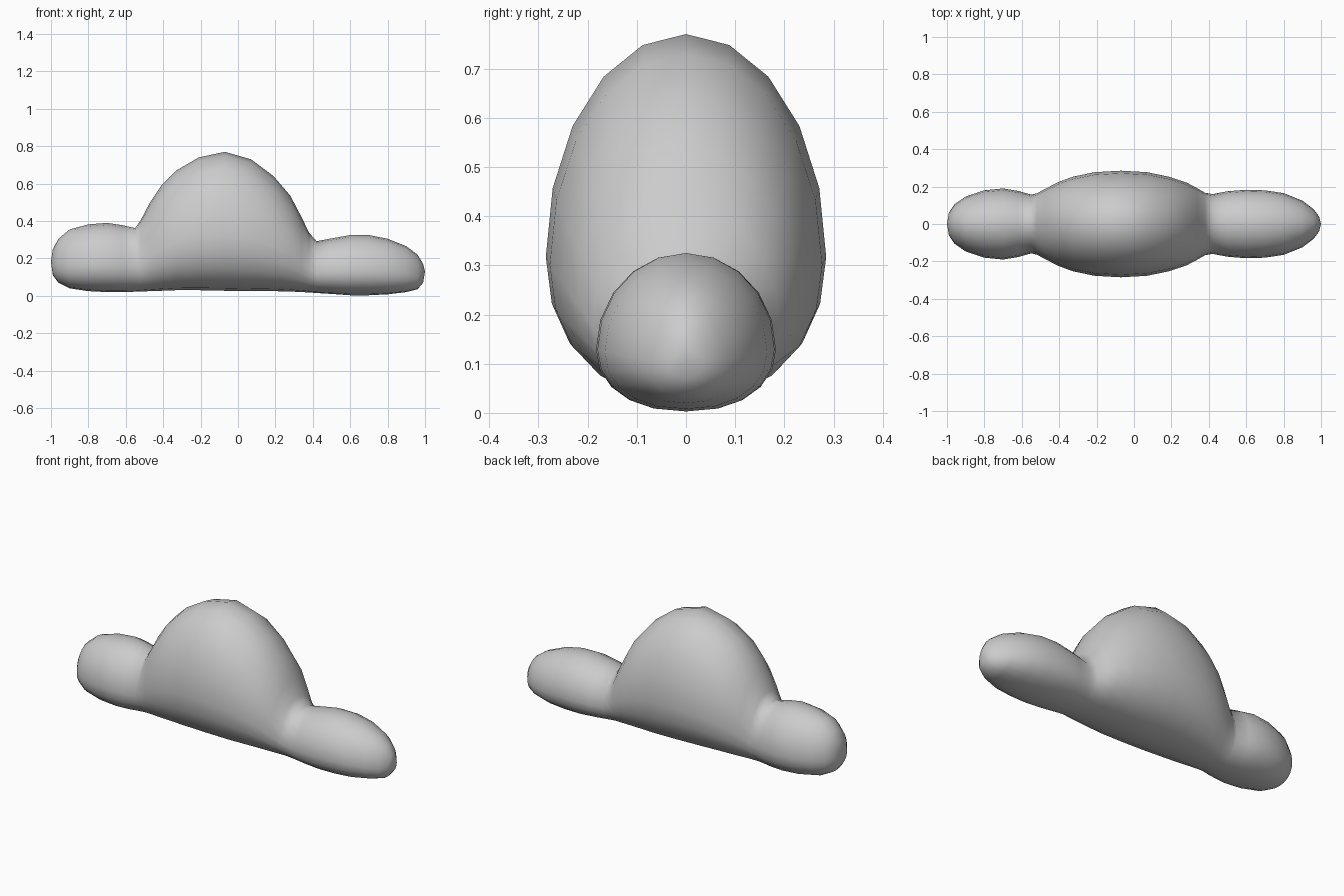
import bpy, bmesh
from math import sin, cos, pi

if "Cube" in bpy.data.objects:
    bpy.data.objects.remove(bpy.data.objects["Cube"])

SIDES = 20

# Cross-sections along x: position, top z, bottom z, half width
sections = [
    (-.99, .25, .11, .06), (-.96, .305, .07, .105), (-.90, .355, .04, .147),
    (-.80, .382, .025, .18), (-.70, .39, .02, .19), (-.62, .378, .02, .177),
    (-.55, .362, .022, .157), (-.52, .405, .023, .164), (-.47, .50, .025, .19),
    (-.41, .59, .027, .222), (-.33, .67, .03, .252), (-.21, .74, .03, .277),
    (-.07, .77, .027, .285), (.07, .73, .025, .277), (.19, .64, .025, .252),
    (.28, .535, .023, .222), (.34, .42, .02, .19), (.38, .338, .018, .167),
    (.42, .292, .015, .16), (.50, .307, .01, .175), (.60, .325, .003, .183),
    (.70, .325, .003, .18), (.80, .305, .008, .165), (.90, .265, .02, .125),
    (.96, .22, .035, .08), (.99, .17, .07, .04),
]


def power(v, e):
    return abs(v) ** e * (1 if v >= 0 else -1)


def ring(bm, x, top, bottom, width):
    """Egg-shaped section, widest below the middle and fuller underneath."""
    mid = bottom + .39 * (top - bottom)
    verts = []
    for i in range(SIDES):
        a = 2 * pi * i / SIDES
        c, s = cos(a), sin(a)
        if s >= 0:
            y, z = width * c, mid + (top - mid) * s
        else:
            y, z = width * power(c, .88), mid + (mid - bottom) * power(s, .95)
        verts.append(bm.verts.new((x, y, z)))
    return verts


# Rounded hump with a lobe on each side, lofted as one blended skin
bm = bmesh.new()
rings = [ring(bm, *s) for s in sections]
for a, b in zip(rings, rings[1:]):
    for i in range(SIDES):
        j = (i + 1) % SIDES
        bm.faces.new((a[i], a[j], b[j], b[i]))

# Rounded tips
for loop, tip in ((rings[0], (-1, 0, .18)), (rings[-1], (1, 0, .13))):
    v = bm.verts.new(tip)
    for i in range(SIDES):
        bm.faces.new((loop[i], loop[(i + 1) % SIDES], v))

bmesh.ops.recalc_face_normals(bm, faces=bm.faces)
for f in bm.faces:
    f.smooth = True
mesh = bpy.data.meshes.new("blended_hump")
bm.to_mesh(mesh)
bm.free()
bpy.context.collection.objects.link(bpy.data.objects.new("blended_hump", mesh))
